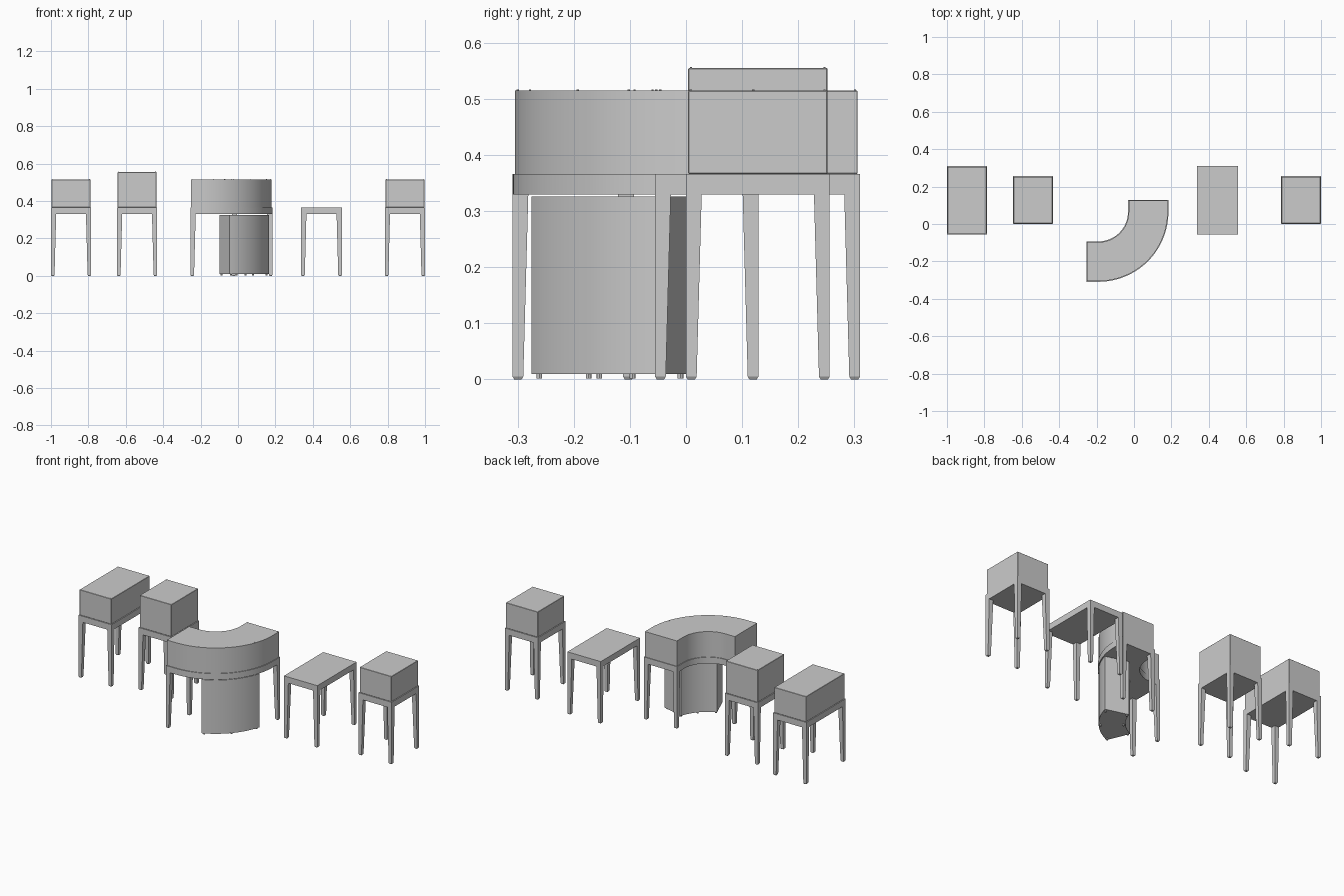
import bpy, bmesh
from math import sin, cos, radians

if "Cube" in bpy.data.objects:
    bpy.data.objects.remove(bpy.data.objects["Cube"])

APRON_Z, TOP_Z = 0.33, 0.366
CX, CY = -0.19, 0.065          # centre of the curved counter


def finish(name, bm, smooth=False, bevel=0.0):
    bmesh.ops.recalc_face_normals(bm, faces=bm.faces)
    me = bpy.data.meshes.new(name)
    bm.to_mesh(me)
    bm.free()
    ob = bpy.data.objects.new(name, me)
    bpy.context.collection.objects.link(ob)
    if bevel:
        m = ob.modifiers.new("edge_bevel", 'BEVEL')
        m.width, m.segments = bevel, 1
        m.limit_method, m.angle_limit = 'ANGLE', radians(40)
    if smooth:
        bpy.ops.object.select_all(action='DESELECT')
        ob.select_set(True)
        bpy.context.view_layer.objects.active = ob
        bpy.ops.object.shade_smooth_by_angle(angle=radians(30))
    return ob


def loft(bm, rings):
    """Closed solid through matching rings of points."""
    vs = [[bm.verts.new(p) for p in r] for r in rings]
    n = len(vs[0])
    for a, b in zip(vs, vs[1:]):
        for i in range(n):
            j = (i + 1) % n
            bm.faces.new((a[i], a[j], b[j], b[i]))
    bm.faces.new(vs[0][::-1])
    bm.faces.new(vs[-1])


def prism(name, outline, z0, z1, smooth=False, bevel=0.0):
    bm = bmesh.new()
    loft(bm, [[(x, y, z) for x, y in outline] for z in (z0, z1)])
    return finish(name, bm, smooth, bevel)


def rect(x0, x1, y0, y1):
    return [(x0, y0), (x1, y0), (x1, y1), (x0, y1)]


def arc(r, a0, a1, n=32):
    pts = [radians(a0 + (a1 - a0) * i / n) for i in range(n + 1)]
    return [(CX + r * cos(a), CY + r * sin(a)) for a in pts]


def legs(name, corners):
    """Tapered legs: outer faces upright, inner faces sloping, small foot chamfer."""
    bm = bmesh.new()
    for x, y, sx, sy in corners:
        rings = []
        for z, lo, hi in ((0, 0.003, 0.016), (0.005, 0, 0.019), (APRON_Z + 0.002, 0, 0.028)):
            rings.append([(x + sx * u, y + sy * v, z)
                          for u, v in ((lo, lo), (hi, lo), (hi, hi), (lo, hi))])
        loft(bm, rings)
    return finish(name, bm)


def studs(name, points, z):
    """Small fixing screws on top of a case."""
    bm = bmesh.new()
    for x, y in points:
        ring = [(x + 0.002 * cos(radians(45 * i)), y + 0.002 * sin(radians(45 * i))) for i in range(8)]
        loft(bm, [[(u, v, h) for u, v in ring] for h in (z - 0.001, z + 0.0015)])
    return finish(name, bm)


def display_table(name, x0, x1, y0, y1, case_top=None):
    prism(name + "_table_top", rect(x0, x1, y0, y1), APRON_Z, TOP_Z)
    legs(name + "_legs", [(x0, y0, 1, 1), (x1, y0, -1, 1), (x0, y1, 1, -1), (x1, y1, -1, -1)])
    if case_top:
        i, s = 0.004, 0.009
        prism(name + "_case", rect(x0 + i, x1 - i, y0 + i, y1 - i), TOP_Z, case_top, bevel=0.0015)
        studs(name + "_case_screws", rect(x0 + s, x1 - s, y0 + s, y1 - s), case_top)


# Straight tables, with and without display cases
display_table("long_left", -1.0, -0.785, -0.055, 0.31, 0.515)
display_table("tall_left", -0.647, -0.432, 0.0, 0.256, 0.555)
display_table("plain", 0.338, 0.555, -0.055, 0.31)
display_table("short_right", 0.785, 1.0, 0.0, 0.256, 0.515)


# Curved counter: quarter bend with a short straight piece at each end
def bend(inset):
    ro, ri = 0.374 - inset, 0.158 + inset
    end = 0.064 - inset
    return ([(CX - end, CY - ro)] + arc(ro, -90, 0) + [(CX + ro, CY + end), (CX + ri, CY + end)]
            + arc(ri, 0, -90) + [(CX - end, CY - ri)])


prism("curved_table_top", bend(0), APRON_Z, TOP_Z, smooth=True)
prism("curved_case", bend(0.004), TOP_Z, 0.515, smooth=True)
L, B = CX - 0.064, CY + 0.064
legs("curved_table_legs", [(L, CY - 0.374, 1, 1), (L, CY - 0.158, 1, -1),
                           (CX + 0.158, B, 1, -1), (CX + 0.374, B, -1, -1)])
studs("curved_case_screws",
      [(L + 0.009, CY - 0.365), (L + 0.009, CY - 0.167), (CX + 0.167, B - 0.009), (CX + 0.365, B - 0.009)]
      + arc(0.365, -70, -20, 2) + arc(0.167, -70, -20, 2), 0.515)

# Curved cabinet standing under the counter
A0, A1 = -67, -16
prism("curved_cabinet", arc(0.37, A0, A1, 24) + arc(0.232, A1, A0, 24), 0.01, 0.326, smooth=True)
bm = bmesh.new()
for r in (0.36, 0.242):
    for px, py in arc(r, A0 + 2, A1 - 2, 2):
        ring = [(px + 0.005 * cos(radians(30 * i)), py + 0.005 * sin(radians(30 * i))) for i in range(12)]
        loft(bm, [[(u, v, z) for u, v in ring] for z in (0.0015, 0.012)])
finish("cabinet_feet", bm, smooth=True)
